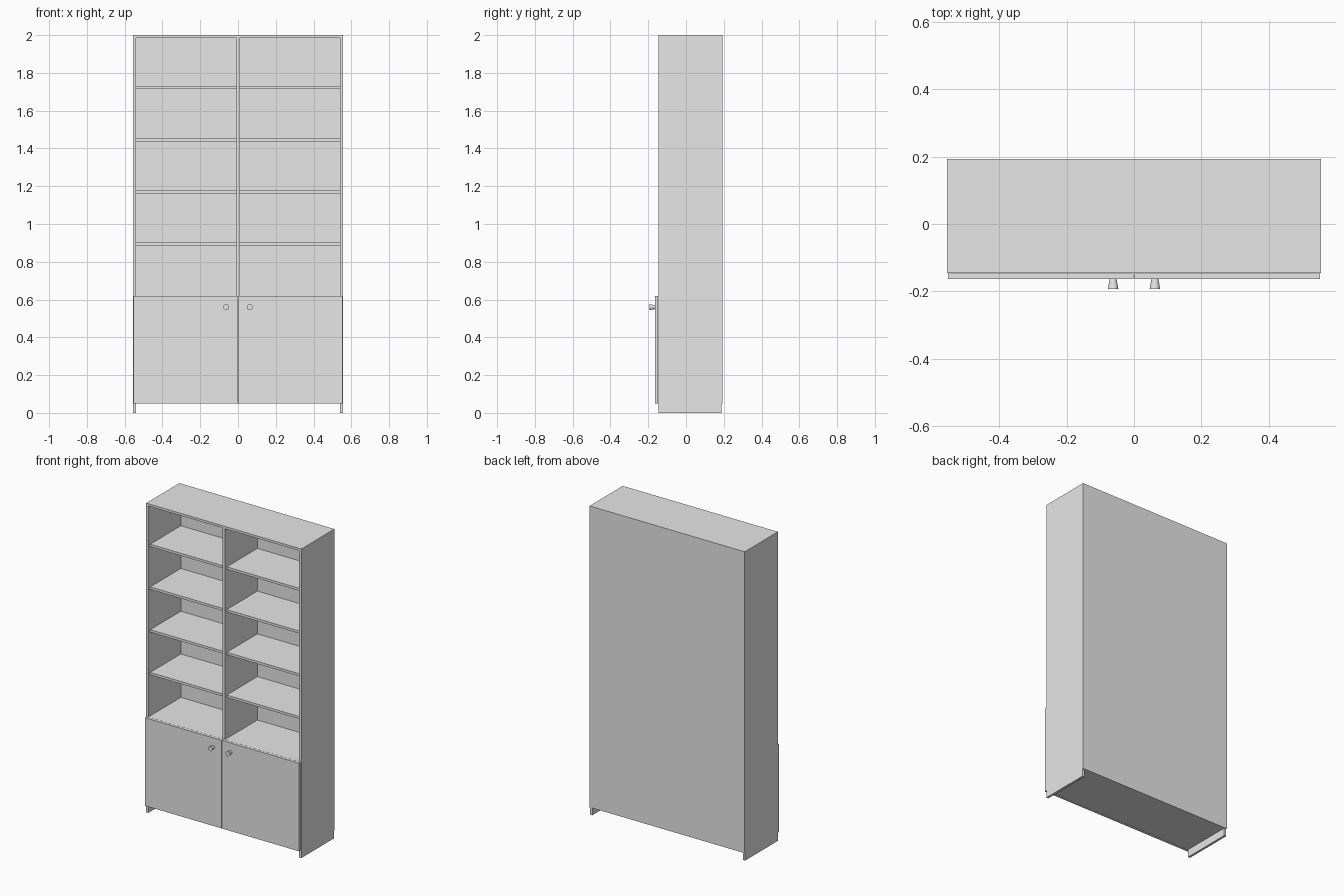
import bpy
import math

cube = bpy.data.objects.get("Cube")
if cube:
    bpy.data.objects.remove(cube, do_unlink=True)

# Single grey finish
GREY = (0.8, 0.8, 0.8, 1)
mat = bpy.data.materials.new("plain grey")
mat.use_nodes = True
mat.diffuse_color = GREY
mat.node_tree.nodes["Principled BSDF"].inputs["Base Color"].default_value = GREY

W, H, T = 0.555, 2.0, 0.015          # half width, height, board thickness
FRONT, BACK, REAR = -0.146, 0.187, 0.193
INNER, MID = W - T, 0.008            # inner side face, half divider
FLOOR, COUNTER = 0.05, 0.62          # cabinet bottom, top of the doors


def board(name, x, y, z):
    """Box spanning the given (low, high) ranges."""
    spans = (x, y, z)
    bpy.ops.mesh.primitive_cube_add(size=1, location=[(a + b) / 2 for a, b in spans])
    ob = bpy.context.object
    ob.name = name
    ob.data.name = name
    for v in ob.data.vertices:
        v.co = [c * (b - a) for c, (a, b) in zip(v.co, spans)]
    ob.data.materials.append(mat)
    return ob


# Carcass
depth = (FRONT, BACK)
board("back_panel", (-W, W), (BACK, REAR), (FLOOR, H))
board("top_panel", (-INNER, INNER), depth, (H - T, H))
board("bottom_panel", (-INNER, INNER), depth, (FLOOR, FLOOR + T))
board("counter_panel", (-INNER, INNER), depth, (COUNTER - T, COUNTER))
board("upper_divider", (-MID, MID), depth, (COUNTER, H - T))
board("lower_divider", (-MID, MID), depth, (FLOOR + T, COUNTER - T))

for side, s in (("left", 1), ("right", -1)):
    def span(a, b):
        return tuple(sorted((s * a, s * b)))

    # Side panel reaching the ground as feet
    board(side + "_side_panel", span(INNER, W), depth, (0, H))

    # Open shelves, slightly set back
    for i in range(4):
        top = 0.901 + i * 0.2765
        board(f"{side}_shelf_{i + 1}", span(MID, INNER), (FRONT + 0.02, BACK), (top - 0.016, top))

    # Door standing proud of the carcass
    board(side + "_door", span(0.002, W - 0.003), (-0.164, FRONT - 0.001), (FLOOR, COUNTER))

    # Flared round knob
    bpy.ops.mesh.primitive_cone_add(
        vertices=24, radius1=0.010, radius2=0.0155, depth=0.031,
        location=(s * 0.062, -0.1775, 0.56), rotation=(math.pi / 2, 0, 0))
    knob = bpy.context.object
    knob.name = side + "_knob"
    knob.data.materials.append(mat)
    bpy.ops.object.shade_smooth_by_angle(angle=math.radians(35))
